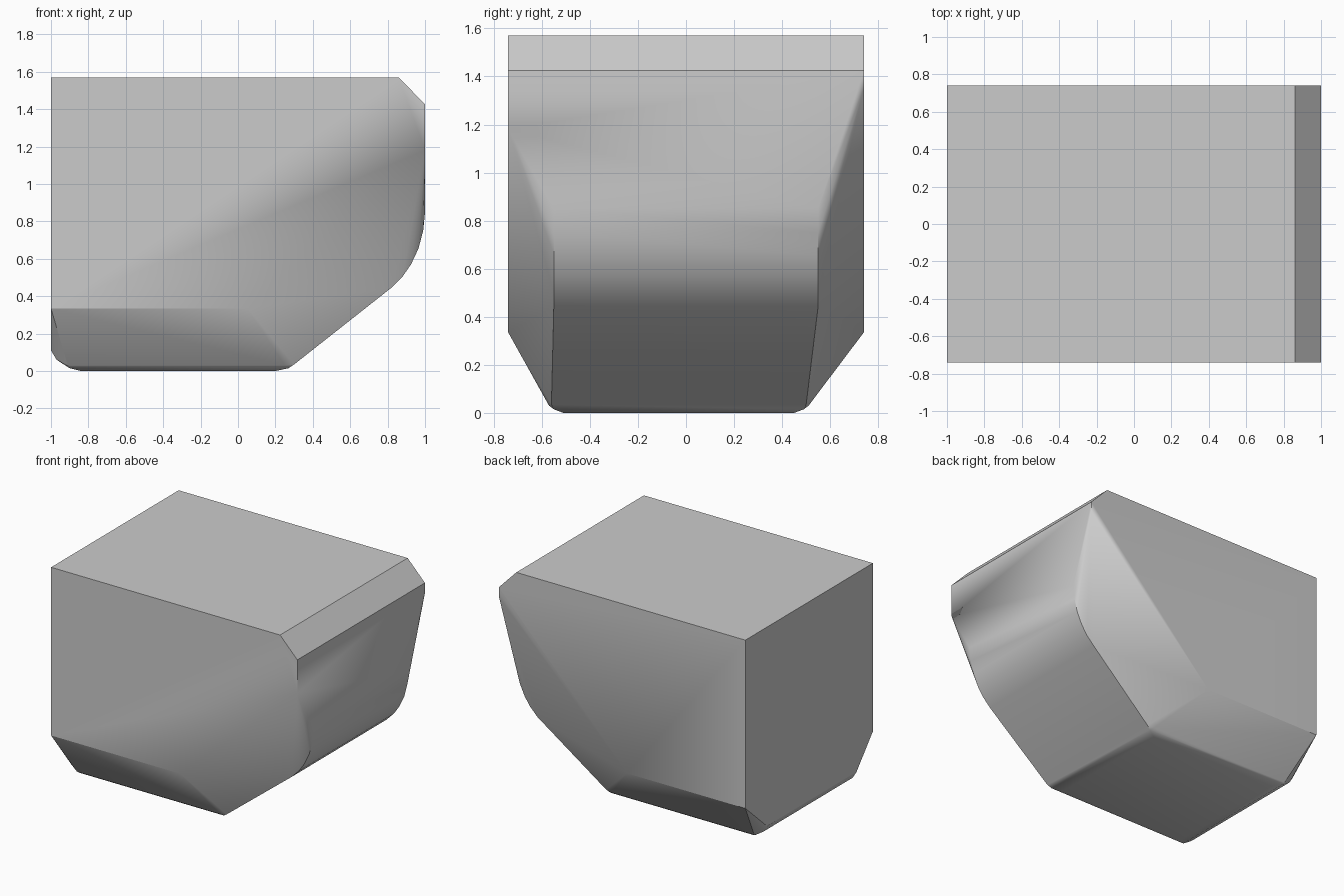
import bpy, bmesh, math

if "Cube" in bpy.data.objects:
    bpy.data.objects.remove(bpy.data.objects["Cube"])

# Profile of the nose curve and its lower ramp (x, z)
NOSE = [(1.0, 0.85), (0.99, 0.75), (0.965, 0.655), (0.925, 0.57),
        (0.88, 0.505), (0.82, 0.445), (0.30, 0.035)]


def side_points(s, nose_top, corner_x, low_y, tail_y):
    """Outline points for one side of the body (s = -1 front, 1 back)."""
    w = 0.74
    pts = [(-1, s * w, 1.57), (0.86, s * w, 1.57), (1, s * w, 1.425),
           (1, s * w, nose_top), (corner_x, s * w, 0.335), (-1, s * w, 0.335)]
    # nose curve, narrowing slightly toward the foot of the ramp
    for x, z in NOSE:
        y = 0.55 if z > 0.1 else low_y - 0.01
        pts.append((x, s * y, z))
    # rounded lower edges, from the tail round to the ramp
    pts += [(-1, s * tail_y, 0.11), (-0.97, s * tail_y, 0.06),
            (-0.91, s * low_y, 0.03), (0.25, s * low_y, 0.03),
            (-0.90, s * (low_y - 0.02), 0.015), (0.27, s * (low_y - 0.02), 0.015),
            (-0.84, s * (low_y - 0.06), 0), (0.20, s * (low_y - 0.06), 0)]
    return pts


# Faceted solid body: convex skin over the two side outlines
bm = bmesh.new()
for p in side_points(-1, 1.18, 0.05, 0.57, 0.55) + side_points(1, 1.35, -0.04, 0.51, 0.49):
    bm.verts.new(p)
hull = bmesh.ops.convex_hull(bm, input=bm.verts[:])
loose = [v for v in bm.verts if not v.link_faces]
bmesh.ops.delete(bm, geom=loose, context='VERTS')
bmesh.ops.dissolve_limit(bm, angle_limit=math.radians(0.5),
                         verts=bm.verts[:], edges=bm.edges[:])
bmesh.ops.recalc_face_normals(bm, faces=bm.faces[:])
mesh = bpy.data.meshes.new("body")
bm.to_mesh(mesh)
bm.free()
body = bpy.data.objects.new("body", mesh)
bpy.context.collection.objects.link(body)

# Smooth the rounded edges, keep the main facets crisp
bpy.context.view_layer.objects.active = body
body.select_set(True)
bpy.ops.object.shade_smooth_by_angle(angle=math.radians(25))
